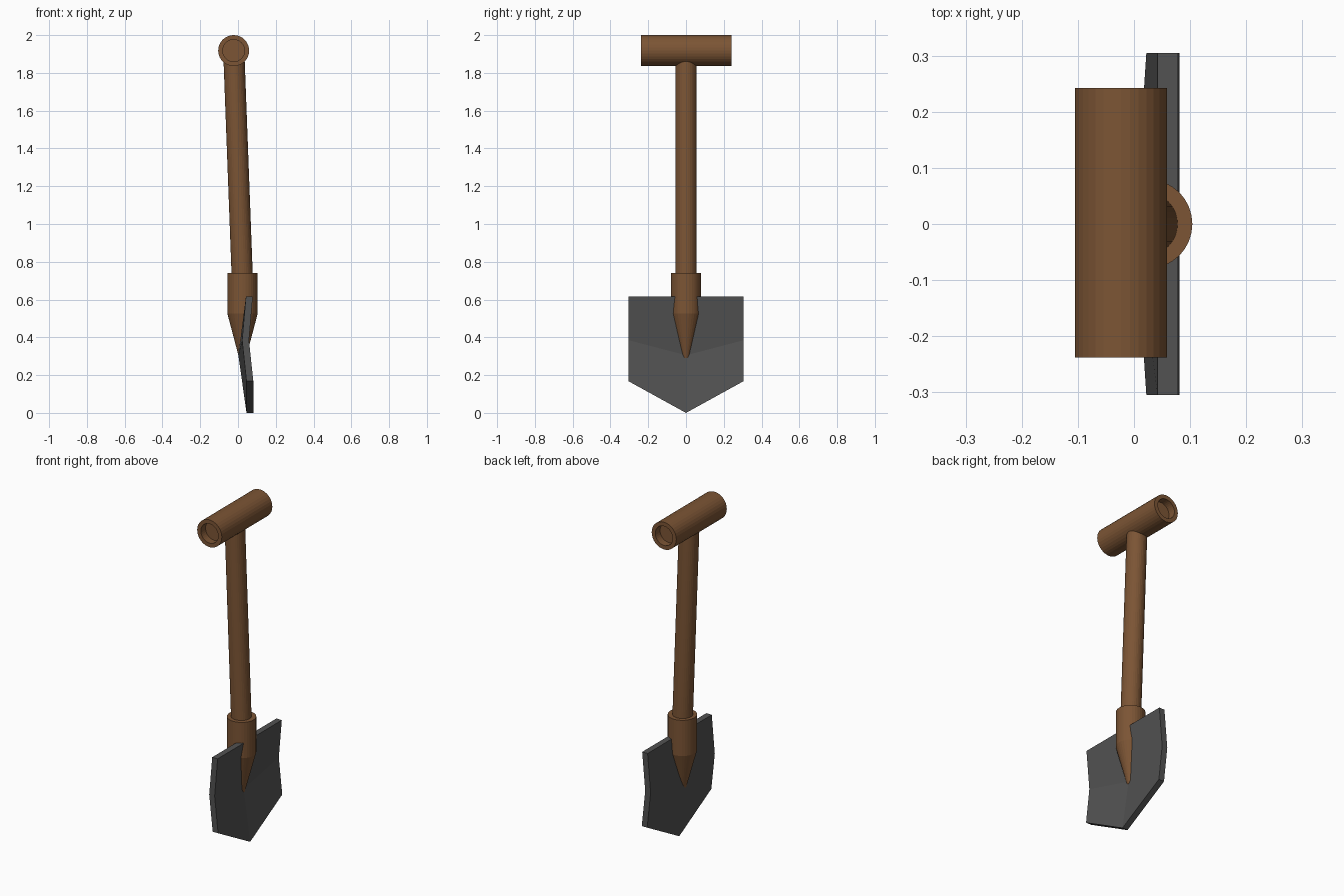
import bpy, bmesh
from mathutils import Vector

if "Cube" in bpy.data.objects:
    bpy.data.objects.remove(bpy.data.objects["Cube"])

SIDES = 32


def material(name, rgb):
    m = bpy.data.materials.new(name)
    m.diffuse_color = (*rgb, 1)
    m.use_nodes = True
    m.node_tree.nodes["Principled BSDF"].inputs["Base Color"].default_value = m.diffuse_color
    return m


wood = material("brown_wood", (0.20, 0.09, 0.035))
metal = material("dark_metal", (0.085, 0.085, 0.085))


def finish(name, bm, mat):
    bmesh.ops.recalc_face_normals(bm, faces=bm.faces)
    mesh = bpy.data.meshes.new(name)
    bm.to_mesh(mesh)
    bm.free()
    mesh.materials.append(mat)
    ob = bpy.data.objects.new(name, mesh)
    bpy.context.collection.objects.link(ob)
    return ob


def turned(name, start, end, profile):
    """Closed turned solid along start-end; profile holds (radius, distance)."""
    start, axis = Vector(start), Vector(end) - Vector(start)
    rot = axis.to_track_quat('Z', 'Y').to_matrix().to_4x4()
    bm = bmesh.new()
    rings = []
    for r, d in profile:
        ring = bmesh.ops.create_circle(bm, segments=SIDES, radius=r)["verts"]
        for v in ring:
            v.co.z = d
        rings.append(ring)
    for a, b in zip(rings, rings[1:]):
        for i in range(SIDES):
            j = (i + 1) % SIDES
            bm.faces.new((a[i], a[j], b[j], b[i]))
    bm.faces.new(rings[0])
    bm.faces.new(rings[-1])
    bm.transform(rot)
    bmesh.ops.translate(bm, verts=bm.verts, vec=start)
    return finish(name, bm, wood)


# Cross grip with a recess in each end
R, L, D = 0.082, 0.48, 0.045
turned("grip", (-0.023, -0.238, 1.918), (-0.023, 0.242, 1.918),
       [(0.058, D), (0.058, 0), (R, 0), (R, L), (0.058, L), (0.058, L - D)])

# Slightly leaning shaft
a, b = Vector((0.024, 0, 0.68)), Vector((-0.0215, 0, 1.89))
turned("shaft", a, b, [(0.056, 0), (0.056, (b - a).length)])

# Tapered socket holding the blade
turned("socket", (0.024, 0, 0.29), (0.024, 0, 0.74),
       [(0.018, 0), (0.08, 0.235), (0.08, 0.45)])

# Bent pointed blade: rows of (edge, centre, edge) points, thickened along x
W, T = 0.305, 0.036
rows = [((0.042, 0.615), (0.042, 0.615)),
        ((0.022, 0.385), (0.002, 0.305)),
        ((0.045, 0.168), (0.045, 0.0))]
bm = bmesh.new()
grid = [[bm.verts.new((x, y, z)) for (x, z), y in ((e, -W), (c, 0), (e, W))]
        for e, c in rows]
for up, low in zip(grid, grid[1:]):
    for i in range(2):
        bm.faces.new((up[i], low[i], low[i + 1], up[i + 1]))
geom = bmesh.ops.extrude_face_region(bm, geom=bm.faces[:], use_keep_orig=True)["geom"]
bmesh.ops.translate(bm, verts=[g for g in geom if isinstance(g, bmesh.types.BMVert)],
                    vec=(T, 0, 0))
finish("blade", bm, metal)
